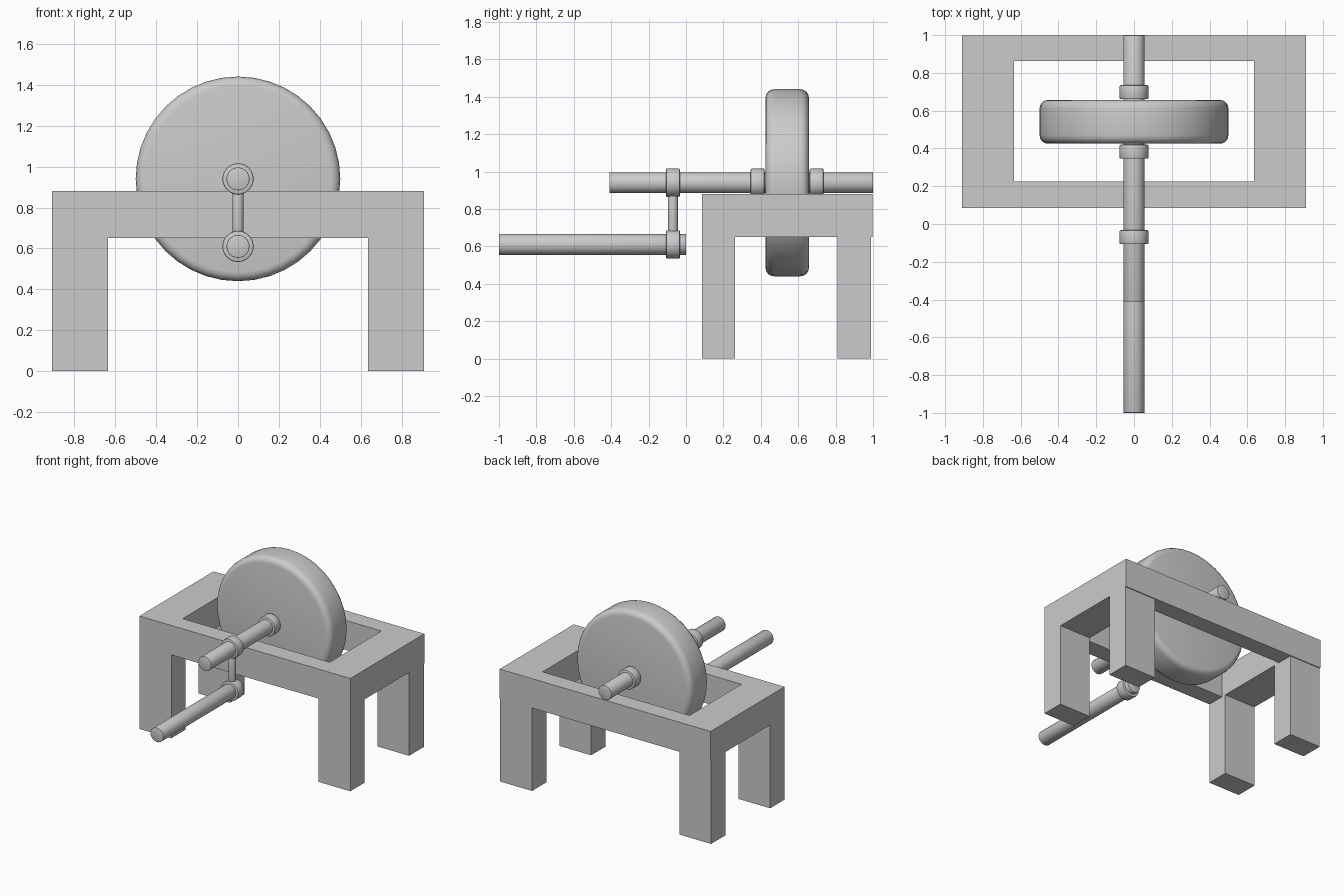
import bpy, bmesh
from math import radians, pi
from mathutils import Matrix, Vector

default = bpy.data.objects.get("Cube")
if default:
    bpy.data.objects.remove(default, do_unlink=True)

GREY = (0.6, 0.6, 0.6, 1.0)
grey = bpy.data.materials.new("plain_grey")
grey.use_nodes = True
grey.diffuse_color = GREY
grey.node_tree.nodes["Principled BSDF"].inputs["Base Color"].default_value = GREY


def finish(bm, name, smooth=False):
    bmesh.ops.recalc_face_normals(bm, faces=bm.faces)
    mesh = bpy.data.meshes.new(name)
    bm.to_mesh(mesh)
    bm.free()
    mesh.materials.append(grey)
    ob = bpy.data.objects.new(name, mesh)
    bpy.context.collection.objects.link(ob)
    if smooth:
        bpy.ops.object.select_all(action='DESELECT')
        ob.select_set(True)
        bpy.context.view_layer.objects.active = ob
        bpy.ops.object.shade_smooth_by_angle(angle=radians(40))
    return ob


def box(name, x0, x1, y0, y1, z0, z1):
    bm = bmesh.new()
    bmesh.ops.create_cube(bm, size=1)
    bmesh.ops.scale(bm, verts=bm.verts, vec=(x1 - x0, y1 - y0, z1 - z0))
    bmesh.ops.translate(bm, verts=bm.verts,
                        vec=((x0 + x1) / 2, (y0 + y1) / 2, (z0 + z1) / 2))
    return finish(bm, name)


def rod(name, start, end, radius, fillet, sides=32, steps=2):
    """Round bar between two points with rounded rims."""
    a, b = Vector(start), Vector(end)
    axis = b - a
    turn = axis.to_track_quat('Z', 'Y').to_matrix().to_4x4()
    bm = bmesh.new()
    bmesh.ops.create_cone(bm, cap_ends=True, segments=sides, radius1=radius,
                          radius2=radius, depth=axis.length)
    rims = [e for e in bm.edges if e.calc_face_angle(0) > 1]
    bmesh.ops.bevel(bm, geom=rims, offset=fillet, segments=steps,
                    profile=0.5, affect='EDGES')
    bmesh.ops.transform(bm, verts=bm.verts,
                        matrix=Matrix.Translation((a + b) / 2) @ turn)
    return finish(bm, name, smooth=True)


# Table frame: rectangular ring extruded to full height
X, Y0, Y1 = 0.91, 0.085, 0.997
IN_X, IN_Y0, IN_Y1 = 0.635, 0.225, 0.862
Z0, Z1 = 0.65, 0.88


def rectangle(bm, x, y0, y1):
    return [bm.verts.new((px, py, Z0))
            for px, py in ((-x, y0), (x, y0), (x, y1), (-x, y1))]


bm = bmesh.new()
outer = rectangle(bm, X, Y0, Y1)
inner = rectangle(bm, IN_X, IN_Y0, IN_Y1)
ring = []
for i in range(4):
    j = (i + 1) % 4
    ring.append(bm.faces.new((outer[i], outer[j], inner[j], inner[i])))
top = bmesh.ops.extrude_face_region(bm, geom=ring, use_keep_orig=True)["geom"]
bmesh.ops.translate(bm, vec=(0, 0, Z1 - Z0),
                    verts=[v for v in top if isinstance(v, bmesh.types.BMVert)])
finish(bm, "table_frame")

# Four legs
for side, x0, x1 in (("left", IN_X, X), ("right", -X, -IN_X)):
    box("front_leg_" + side, x0, x1, Y0, 0.262, 0, Z0)
    box("back_leg_" + side, x0, x1, 0.81, 0.99, 0, Z0)

# Wheel and its axle
AXLE_Z, HANDLE_Z, LINK_Y = 0.94, 0.61, -0.07
rod("wheel", (0, 0.425, AXLE_Z), (0, 0.657, AXLE_Z), 0.5, 0.045, sides=40, steps=4)
rod("axle", (0, -0.41, AXLE_Z), (0, 1.0, AXLE_Z), 0.056, 0.003)

# Crank link and handle
rod("crank_link", (0, LINK_Y, HANDLE_Z), (0, LINK_Y, AXLE_Z), 0.027, 0.002)
rod("crank_handle", (0, -1.0, HANDLE_Z), (0, 0, HANDLE_Z), 0.056, 0.003)

# Collars on axle and handle
for name, y, z in (("wheel_collar_front", 0.383, AXLE_Z),
                   ("wheel_collar_back", 0.698, AXLE_Z),
                   ("crank_collar_upper", LINK_Y, AXLE_Z),
                   ("crank_collar_lower", LINK_Y, HANDLE_Z)):
    rod(name, (0, y - 0.037, z), (0, y + 0.037, z), 0.076, 0.006)
